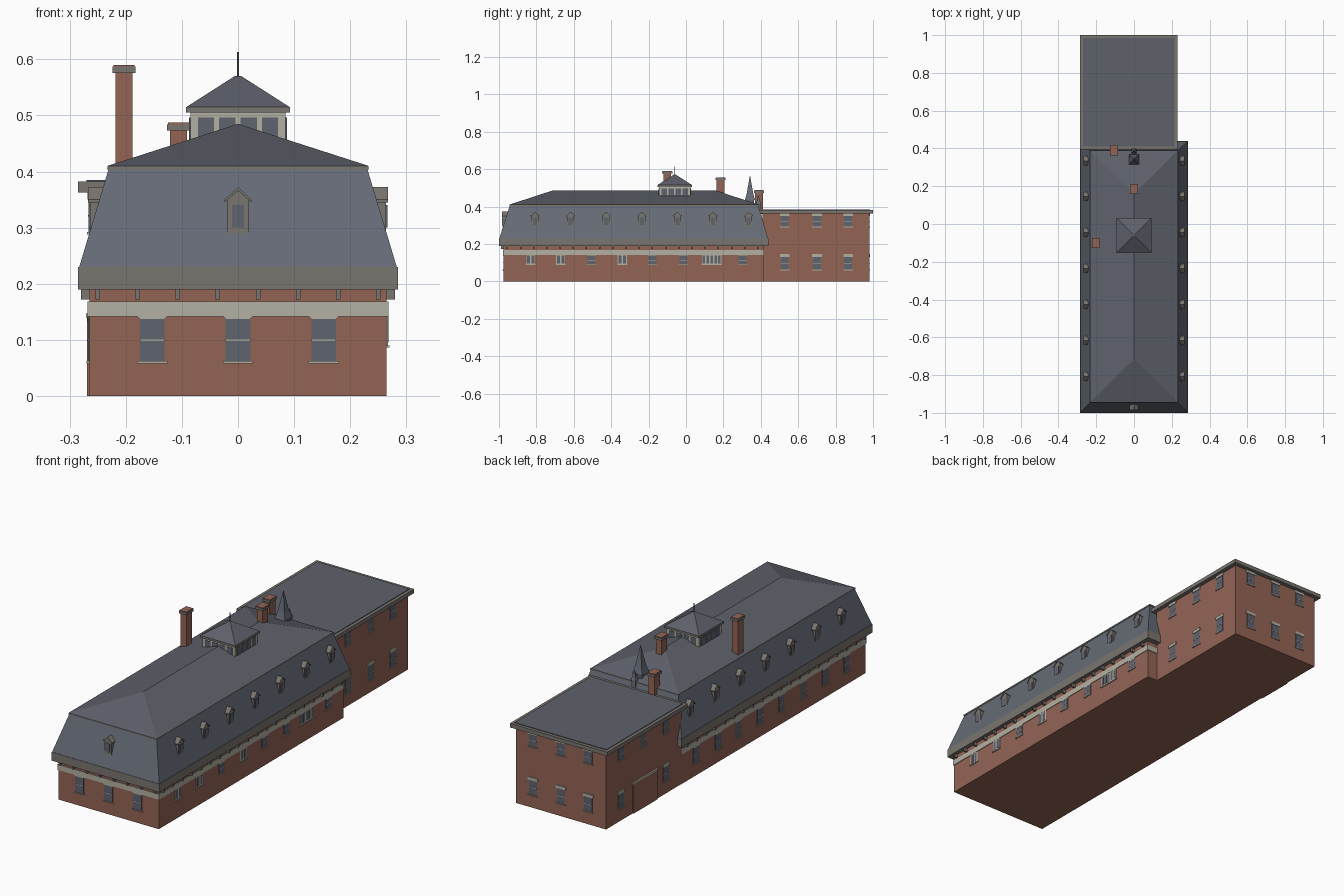
import bpy, bmesh
from mathutils import Matrix

if "Cube" in bpy.data.objects:
    bpy.data.objects.remove(bpy.data.objects["Cube"])


def material(name, r, g, b):
    lin = lambda c: ((c / 255 + 0.055) / 1.055) ** 2.4
    m = bpy.data.materials.new(name)
    m.diffuse_color = (lin(r), lin(g), lin(b), 1)
    m.use_nodes = True
    m.node_tree.nodes["Principled BSDF"].inputs["Base Color"].default_value = m.diffuse_color
    return m


BRICK = material("red brick", 148, 100, 85)
STONE = material("pale stone", 180, 176, 163)
TRIM = material("taupe trim", 122, 117, 111)
SLATE = material("mansard slate", 101, 107, 118)
ROOF = material("roof grey", 94, 97, 107)
GLASS = material("window glass", 95, 99, 111)
IRON = material("dark iron", 66, 68, 75)

parts = {}


def part(name, mat):
    if name not in parts:
        parts[name] = (bmesh.new(), mat)
    return parts[name][0]


def loft(name, mat, r0, z0, r1, z1, M=Matrix()):
    """Solid between two rectangles (x0, x1, y0, y1) at two heights."""
    bm = part(name, mat)
    vs = []
    for (x0, x1, y0, y1), z in ((r0, z0), (r1, z1)):
        for x, y in ((x0, y0), (x1, y0), (x1, y1), (x0, y1)):
            vs.append(bm.verts.new(M @ Matrix.Translation((x, y, z)).translation))
    for f in ((3, 2, 1, 0), (4, 5, 6, 7), (0, 1, 5, 4), (1, 2, 6, 5), (2, 3, 7, 6), (3, 0, 4, 7)):
        bm.faces.new([vs[i] for i in f])


def box(name, mat, x0, x1, y0, y1, z0, z1, M=Matrix()):
    loft(name, mat, (x0, x1, y0, y1), z0, (x0, x1, y0, y1), z1, M)


def prism(name, mat, pts, d0, d1, M):
    """Profile in (along wall, height), extruded along the outward axis."""
    bm = part(name, mat)
    a, b = ([bm.verts.new(M @ Matrix.Translation((u, d, z)).translation) for u, z in pts] for d in (d0, d1))
    bm.faces.new(a)
    bm.faces.new(b[::-1])
    for i in range(len(pts)):
        j = (i + 1) % len(pts)
        bm.faces.new((a[i], b[i], b[j], a[j]))


def wall(side, offset):
    """Frame with local x along the wall, local y outward from it."""
    u, d = {"front": ((1, 0), (0, -1)), "back": ((1, 0), (0, 1)),
            "right": ((0, 1), (1, 0)), "left": ((0, 1), (-1, 0))}[side]
    return Matrix(((u[0], d[0], 0, d[0] * offset), (u[1], d[1], 0, d[1] * offset), (0, 0, 1, 0), (0, 0, 0, 1)))


def grow(r, g):
    return (r[0] - g, r[1] + g, r[2] - g, r[3] + g)


# main building walls and roof
body = (-0.265, 0.265, -0.975, 0.415)
eave = (-0.285, 0.285, -1.0, 0.44)
top = (-0.233, 0.233, -0.945, 0.39)
box("main_walls", BRICK, *body, 0, 0.195)
box("stone_band", STONE, *grow(body, 0.003), 0.142, 0.168)
box("eave_band", TRIM, *eave, 0.19, 0.23)
loft("mansard_roof", SLATE, grow(eave, -0.002), 0.23, grow(top, -0.002), 0.403)
box("upper_cornice", TRIM, *top, 0.403, 0.41)
loft("hip_roof", ROOF, top, 0.41, (0, 0, -0.715, 0.16), 0.485)

# rear wing with flat roof
wing = (-0.264, 0.21, 0.41, 0.98)
box("wing_walls", BRICK, *wing, 0, 0.37)
box("wing_cornice", TRIM, -0.285, 0.23, 0.395, 1.0, 0.363, 0.382)
box("wing_roof", ROOF, -0.27, 0.215, 0.41, 0.985, 0.38, 0.385)
box("side_bay", BRICK, -0.269, -0.26, 0.60, 0.78, 0, 0.14)
box("side_bay_lintel", STONE, -0.271, -0.26, 0.595, 0.785, 0.14, 0.147)

# brackets under the eaves
for side, off, centres in (
        ("front", 0.975, [(i - 3.5) * 0.0715 for i in range(8)]),
        ("right", 0.265, [-0.955 + i * 0.0705 for i in range(20)]),
        ("left", 0.265, [-0.955 + i * 0.0705 for i in range(20)])):
    M = wall(side, off)
    for c in centres:
        box("eave_brackets", TRIM, c - 0.004, c + 0.004, 0, 0.015, 0.172, 0.19, M)


def sash(M, c, z0, z1, w, lintel=False, hood=False):
    """Sash window with meeting rail and sill."""
    h = w / 2
    box("window_panes", GLASS, c - h, c + h, -0.003, 0.002, z0, z1, M)
    zm = (z0 + z1) / 2
    box("window_rails", STONE, c - h, c + h, 0, 0.003, zm - 0.0015, zm + 0.0015, M)
    box("window_sills", STONE, c - h - 0.005, c + h + 0.005, 0, 0.005, z0 - 0.004, z0, M)
    if lintel:
        box("window_lintels", STONE, c - h - 0.005, c + h + 0.005, 0, 0.004, z1, z1 + 0.014, M)
    if hood:
        prism("window_hoods", STONE, [(c - h - 0.005, 0.142), (c - h, z1), (c + h, z1), (c + h + 0.005, 0.142)], 0, 0.003, M)


def framed(M, c, w, lights):
    """Stone framed window with several narrow lights."""
    box("window_frames", STONE, c - w / 2, c + w / 2, -0.003, 0.002, 0.09, 0.1425, M)
    box("window_sills", STONE, c - w / 2 - 0.004, c + w / 2 + 0.004, 0, 0.005, 0.086, 0.09, M)
    step = w / lights
    for i in range(lights):
        u = c - w / 2 + (i + 0.5) * step
        box("window_panes", GLASS, u - step * 0.32, u + step * 0.32, 0, 0.003, 0.095, 0.137, M)


# main building windows
for x in (-0.153, 0, 0.153):
    sash(wall("front", 0.975), x, 0.062, 0.137, 0.044, hood=True)
for y, w, lights in ((-0.83, 0.048, 2), (-0.67, 0.048, 2), (-0.505, 0, 0), (-0.34, 0.05, 2),
                     (-0.18, 0, 0), (-0.015, 0, 0), (0.137, 0.105, 5), (0.303, 0, 0)):
    M = wall("right", 0.265)
    if lights:
        framed(M, y, w, lights)
    else:
        sash(M, y, 0.09, 0.137, 0.042, hood=True)
    sash(wall("left", 0.265), y, 0.062, 0.137, 0.044, hood=True)

# wing windows
for z0, z1 in ((0.062, 0.131), (0.292, 0.35)):
    for y in (0.528, 0.70, 0.867):
        sash(wall("right", 0.21), y, z0, z1, 0.042, lintel=True)
        if not (y == 0.70 and z0 < 0.1):
            sash(wall("left", 0.264), y, z0, z1, 0.042, lintel=True)
    for x in (-0.171, -0.0275, 0.121):
        sash(wall("back", 0.98), x, z0, z1, 0.042, lintel=True)


def dormer(M, c):
    """Gabled dormer; local y = 0 is its face."""
    prism("dormer_bodies", TRIM, [(c - 0.019, 0.29), (c + 0.019, 0.29), (c + 0.019, 0.35),
                                  (c, 0.367), (c - 0.019, 0.35)], -0.035, 0, M)
    prism("dormer_roofs", TRIM, [(c - 0.024, 0.345), (c - 0.024, 0.35), (c, 0.372), (c + 0.024, 0.35),
                                 (c + 0.024, 0.345), (c, 0.366)], -0.035, 0.003, M)
    box("dormer_panes", GLASS, c - 0.011, c + 0.011, -0.002, 0.002, 0.3, 0.34, M)


dormer(wall("front", 0.981), 0)
for i in range(7):
    y = -0.807 + i * 0.1903
    dormer(wall("right", 0.264), y)
    dormer(wall("left", 0.264), y)

# cupola with band of windows, pyramid roof and finial
cy = -0.06
cup = (-0.085, 0.085, cy - 0.085, cy + 0.085)
box("cupola_walls", STONE, *cup, 0.43, 0.507)
for side in ("front", "back", "left", "right"):
    M = Matrix.Translation((0, cy, 0)) @ wall(side, 0.085)
    for u in (-0.057, -0.019, 0.019, 0.057):
        box("cupola_panes", GLASS, u - 0.0145, u + 0.0145, -0.002, 0.002, 0.45, 0.496, M)
box("cupola_cornice", TRIM, *grow(cup, 0.008), 0.505, 0.515)
loft("cupola_roof", ROOF, grow(cup, 0.007), 0.515, (-0.006, 0.006, cy - 0.006, cy + 0.006), 0.57)
box("cupola_finial", IRON, -0.0015, 0.0015, cy - 0.0015, cy + 0.0015, 0.565, 0.613)

# chimneys with caps
for x, y, z0, z1 in ((-0.203, -0.10, 0.38, 0.59), (0, 0.185, 0.42, 0.555), (-0.106, 0.39, 0.36, 0.487)):
    box("chimney_shafts", BRICK, x - 0.015, x + 0.015, y - 0.021, y + 0.021, z0, z1 - 0.003, )
    box("chimney_caps", TRIM, x - 0.0205, x + 0.0205, y - 0.027, y + 0.027, z1 - 0.014, z1 - 0.003)
    box("chimney_tops", BRICK, x - 0.0185, x + 0.0185, y - 0.025, y + 0.025, z1 - 0.003, z1)

# rear spire and its small companion
for y, r, z0, z1, z2 in ((0.342, 0.027, 0.40, 0.435, 0.568), (0.387, 0.013, 0.385, 0.42, 0.465)):
    sq = (-r, r, y - r, y + r)
    box("spire_bases", SLATE, *grow(sq, -r * 0.2), z0, z1)
    mid = grow(sq, -r * 0.35)
    zm = z1 + (z2 - z1) * 0.25
    loft("spire_roofs", SLATE, sq, z1, mid, zm)
    loft("spire_roofs", SLATE, mid, zm, (0, 0, y, y), z2)

# turn the collected parts into objects
for name, (bm, mat) in parts.items():
    for v in bm.verts:
        v.co = v.co.copy()
    bmesh.ops.dissolve_degenerate(bm, dist=1e-6, edges=bm.edges[:])
    bmesh.ops.recalc_face_normals(bm, faces=bm.faces[:])
    me = bpy.data.meshes.new(name)
    bm.to_mesh(me)
    bm.free()
    me.materials.append(mat)
    bpy.context.collection.objects.link(bpy.data.objects.new(name, me))
